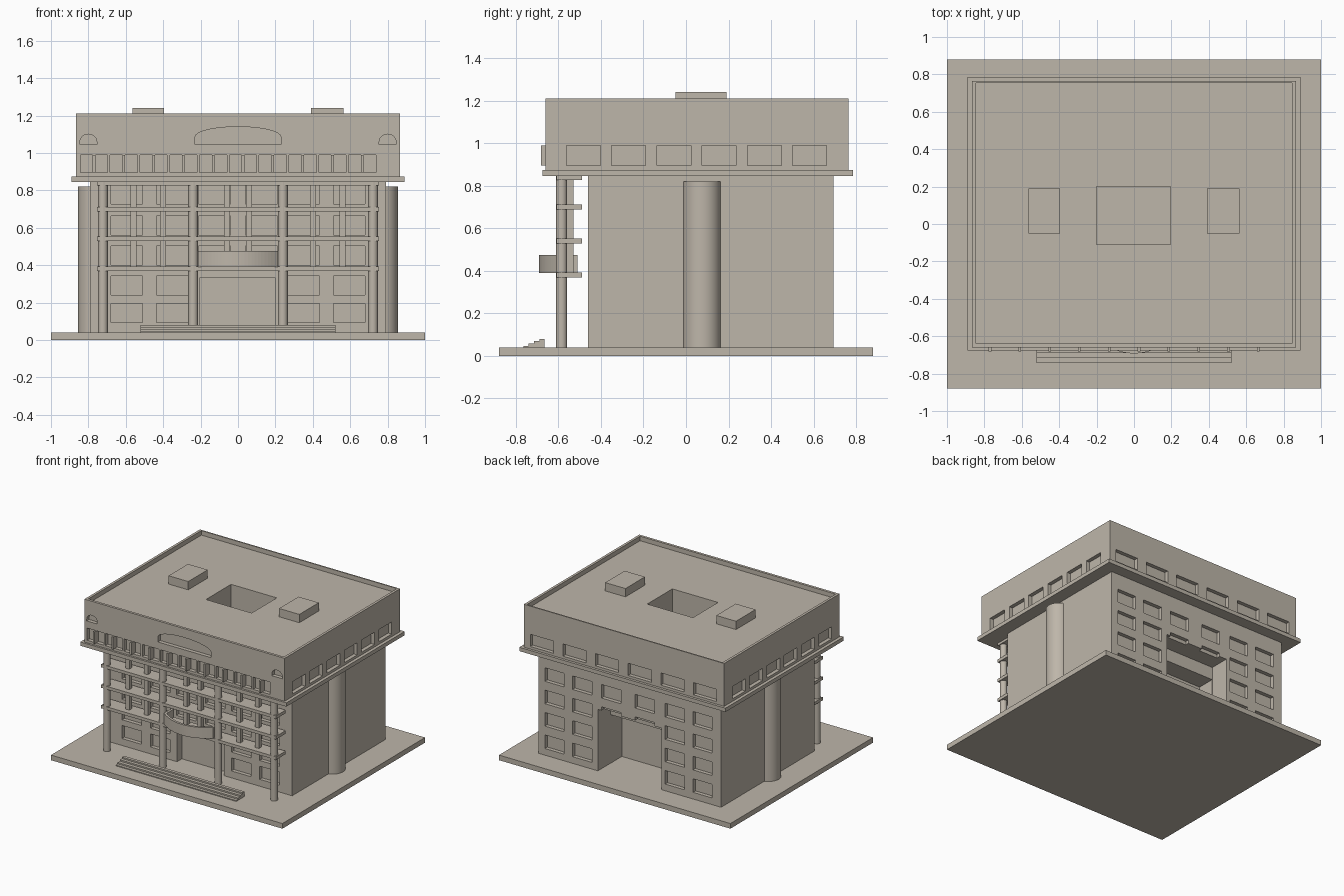
import bpy, bmesh, math
from mathutils import Matrix

if "Cube" in bpy.data.objects:
    bpy.data.objects.remove(bpy.data.objects["Cube"])

stone = bpy.data.materials.new("warm stone")
stone.diffuse_color = (0.515, 0.468, 0.40, 1)
stone.use_nodes = True
stone.node_tree.nodes["Principled BSDF"].inputs["Base Color"].default_value = stone.diffuse_color


def add_box(bm, x0, x1, y0, y1, z0, z1):
    m = Matrix.Translation(((x0 + x1) / 2, (y0 + y1) / 2, (z0 + z1) / 2))
    m = m @ Matrix.Diagonal((x1 - x0, y1 - y0, z1 - z0, 1))
    bmesh.ops.create_cube(bm, size=1, matrix=m)


def add_prism(bm, pts, offset):
    """Extrude a closed loop of 3D points along offset."""
    f = bm.faces.new([bm.verts.new(p) for p in pts])
    new = bmesh.ops.extrude_face_region(bm, geom=[f])["geom"]
    bmesh.ops.translate(bm, vec=offset, verts=[v for v in new if isinstance(v, bmesh.types.BMVert)])
    bmesh.ops.recalc_face_normals(bm, faces=bm.faces[:])


def finish(bm, name, smooth=False, cutter=False):
    me = bpy.data.meshes.new(name)
    if smooth:
        for f in bm.faces:
            f.smooth = abs(f.normal.z) < 0.5
    bm.to_mesh(me)
    bm.free()
    ob = bpy.data.objects.new(name, me)
    bpy.context.collection.objects.link(ob)
    me.materials.append(stone)
    if cutter:
        ob.hide_render = True
        ob.display_type = 'WIRE'
    return ob


def boxes(name, items, cutter=False):
    bm = bmesh.new()
    for b in items:
        add_box(bm, *b)
    return finish(bm, name, cutter=cutter)


def cylinders(name, places, r, z0, z1, seg):
    bm = bmesh.new()
    for x, y in places:
        bmesh.ops.create_cone(bm, cap_ends=True, segments=seg, radius1=r, radius2=r, depth=z1 - z0,
                              matrix=Matrix.Translation((x, y, (z0 + z1) / 2)))
    bm.normal_update()
    return finish(bm, name, smooth=True)


def cut(ob, *cutters):
    for c in cutters:
        m = ob.modifiers.new("cut", 'BOOLEAN')
        m.operation = 'DIFFERENCE'
        m.solver = 'EXACT'
        m.object = c


D = 0.03  # window depth
HOLE = (-0.2, 0.195, -0.11, 0.2)  # courtyard outline

# Ground plate, ledge and main body
boxes("base_plate", [(-1, 1, -0.88, 0.88, 0, 0.04)])
body = boxes("main_body", [(-0.79, 0.79, -0.46, 0.695, 0.04, 0.85)])
ledge = boxes("ledge", [(-0.89, 0.89, -0.675, 0.785, 0.845, 0.875)])
upper = boxes("upper_storey", [(-0.865, 0.865, -0.66, 0.765, 0.87, 1.21)])

# Front and back window openings of the main body
wins = []
for row, z in enumerate((0.145, 0.292, 0.452, 0.612, 0.777)):
    for x in (-0.595, -0.35, -0.125, 0.125, 0.35, 0.595):
        if row > 1 or abs(x) > 0.2:
            wins.append((x - 0.085, x + 0.085, -0.5, -0.46 + D, z - 0.051, z + 0.051))
for row, z in enumerate((0.145, 0.32, 0.495, 0.67)):
    for x in (-0.63, -0.39, -0.13, 0.16, 0.41, 0.65):
        if row > 1 or abs(x) > 0.2:
            wins.append((x - 0.083, x + 0.083, 0.695 - D, 0.75, z - 0.053, z + 0.053))
body_windows = boxes("body_window_cutter", wins, True)
entry = boxes("entry_cutter", [(-0.205, 0.2, -0.6, -0.40, 0.03, 0.33)], True)
rear_high = boxes("rear_porch_cutter", [(-0.275, 0.275, 0.54, 0.8, 0.03, 0.52)], True)
rear_low = boxes("rear_door_cutter", [(-0.274, 0.274, 0.40, 0.78, 0.02, 0.42)], True)
court = boxes("courtyard_cutter", [HOLE + (0.02, 1.4)], True)
cut(body, body_windows, entry, rear_high, rear_low, court)
cut(ledge, court)

# Upper storey openings: front row, side rows and back row
wins = []
for i in range(20):
    x = -0.81 + i * 0.0797
    wins.append((x - 0.033, x + 0.033, -0.7, -0.66 + D, 0.895, 0.99))
for i in range(6):
    y = -0.483 + i * 0.213
    x = -0.70 + i * 0.282
    wins.append((x - 0.1, x + 0.1, 0.765 - D, 0.8, 0.895, 0.99))
    for x0, x1 in ((0.865 - D, 0.9), (-0.9, -0.865 + D)):
        wins.append((x0, x1, y - 0.08, y + 0.08, 0.895, 0.99))
upper_windows = boxes("upper_window_cutter", wins, True)
roof_pan = boxes("roof_cutter", [(-0.845, 0.845, -0.64, 0.755, 1.175, 1.3)], True)

# Arched niches high on the front
bm = bmesh.new()
for cx, hw, spring, top in ((0, 0.23, 1.085, 1.14), (-0.8, 0.045, 1.06, 1.1), (0.8, 0.045, 1.06, 1.1)):
    pts = [(cx - hw, -0.7, 1.045), (cx + hw, -0.7, 1.045)]
    for k in range(17):
        a = math.pi * k / 16
        pts.append((cx + hw * math.cos(a), -0.7, spring + (top - spring) * math.sin(a)))
    add_prism(bm, pts, (0, 0.04 + D, 0))
niches = finish(bm, "niche_cutter", cutter=True)
cut(upper, upper_windows, roof_pan, niches, court)

# Slim fins between pairs of front windows
boxes("window_fins", [(x - 0.007, x + 0.007, -0.682, -0.655, 0.895, 0.99)
                      for x in (-0.77 + i * 0.1594 for i in range(10))])

# Roof boxes
boxes("roof_boxes", [(-0.565, -0.395, -0.05, 0.19, 1.17, 1.24),
                     (0.39, 0.565, -0.05, 0.19, 1.17, 1.24)])

# Round side towers and front columns
cylinders("side_towers", [(-0.765, 0.075), (0.765, 0.075)], 0.09, 0.04, 0.82, 48)
cylinders("front_columns", [(x, -0.585) for x in (-0.722, -0.24, 0.24, 0.722)], 0.026, 0.04, 0.85, 24)

# Screen of slabs and posts hung between the columns
boxes("screen_slabs", [(-0.755, 0.755, -0.61, -0.49, z - 0.012, z + 0.012)
                       for z in (0.38, 0.54, 0.70, 0.838)])
boxes("screen_posts", [(x - 0.016, x + 0.016, -0.565, -0.53, 0.385, 0.84)
                       for x in (-0.56, -0.4, -0.06, 0.06, 0.4, 0.56)])

# Bowed balcony: floor and thin curved parapet
def bow(hw, y_end, y_mid, z, n=24):
    pts = []
    for k in range(n + 1):
        t = -1 + 2 * k / n
        pts.append((hw * t, y_end + (y_mid - y_end) * (1 - t * t), z))
    return pts

outer = bow(0.213, -0.61, -0.692, 0.39)
inner = bow(0.195, -0.60, -0.674, 0.39)
bm = bmesh.new()
add_prism(bm, [(-0.213, -0.51, 0.39)] + outer + [(0.213, -0.51, 0.39)], (0, 0, 0.02))
finish(bm, "balcony_floor")
bm = bmesh.new()
loop = [(-0.213, -0.51, 0.39)] + outer + [(0.213, -0.51, 0.39), (0.195, -0.51, 0.39)]
loop += inner[::-1] + [(-0.195, -0.51, 0.39)]
add_prism(bm, loop, (0, 0, 0.085))
finish(bm, "balcony_parapet")

# Entrance steps
boxes("front_steps", [(-0.52, 0.52, y, -0.665, 0.035, z)
                      for y, z in ((-0.765, 0.047), (-0.742, 0.058), (-0.715, 0.069), (-0.69, 0.08))])
